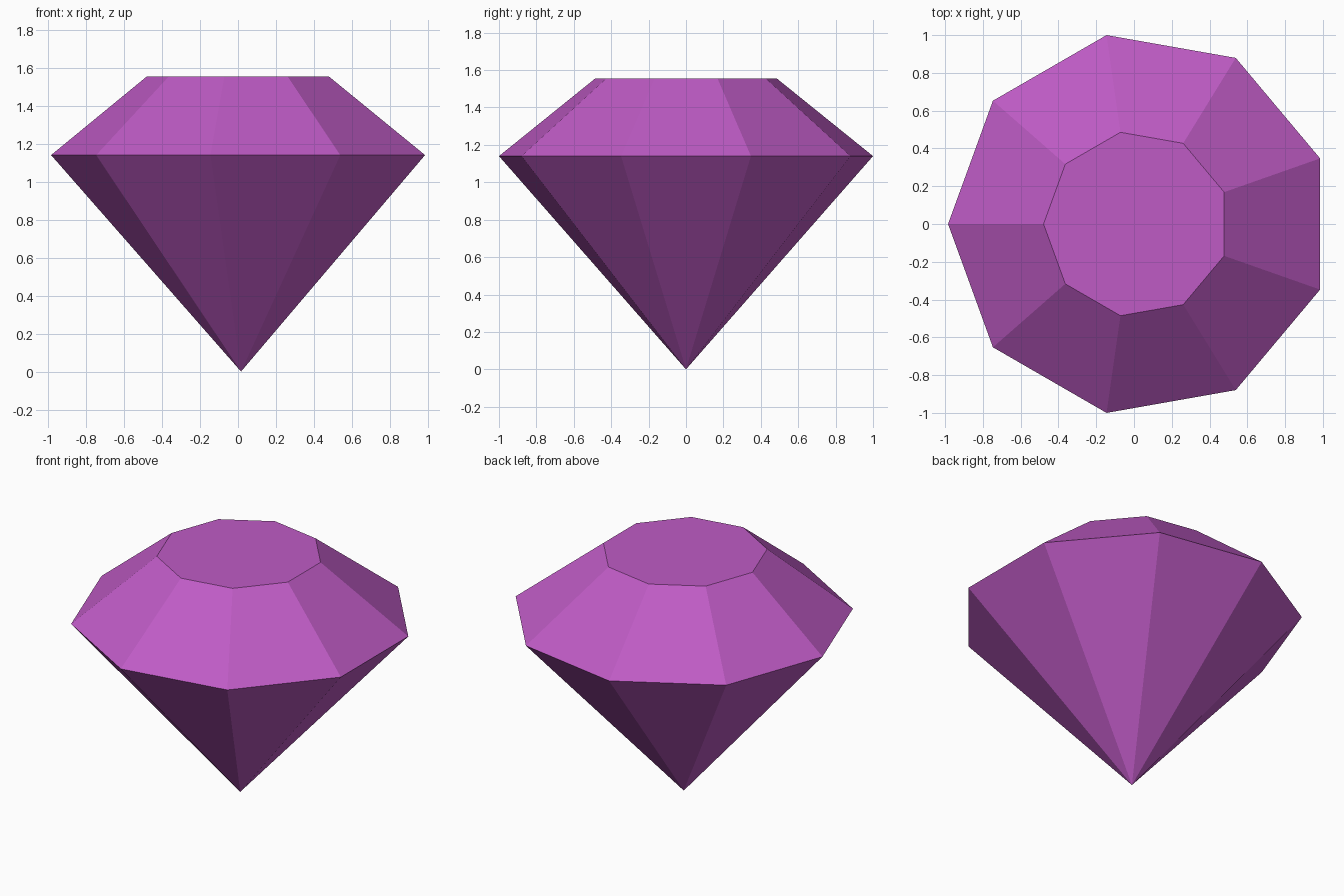
import bpy
import bmesh
from math import cos, sin, tau

cube = bpy.data.objects.get("Cube")
if cube:
    bpy.data.objects.remove(cube, do_unlink=True)

SIDES = 9

# Gem colour
purple = bpy.data.materials.new("gem purple")
purple.use_nodes = True
colour = (0.52, 0.105, 0.56, 1)
purple.diffuse_color = colour
purple.node_tree.nodes["Principled BSDF"].inputs["Base Color"].default_value = colour

bm = bmesh.new()


def ring(radius, centre_x, z):
    """Nine-sided ring with a flat side facing +x."""
    angles = [tau * (i + 0.5) / SIDES for i in range(SIDES)]
    return [bm.verts.new((centre_x + radius * cos(a), radius * sin(a), z)) for a in angles]


# Rings and point
girdle = ring(1.0154, 0.031, 1.14)
table = ring(0.493, 0.014, 1.555)
tip = bm.verts.new((0.016, 0, 0))

# Crown facets, pavilion facets and flat table
for i in range(SIDES):
    j = (i + 1) % SIDES
    bm.faces.new((girdle[i], girdle[j], table[j], table[i]))
    bm.faces.new((girdle[j], girdle[i], tip))
bm.faces.new(table)
bmesh.ops.recalc_face_normals(bm, faces=bm.faces)

mesh = bpy.data.meshes.new("cut_gem")
bm.to_mesh(mesh)
bm.free()
mesh.materials.append(purple)
gem = bpy.data.objects.new("cut_gem", mesh)
bpy.context.collection.objects.link(gem)
